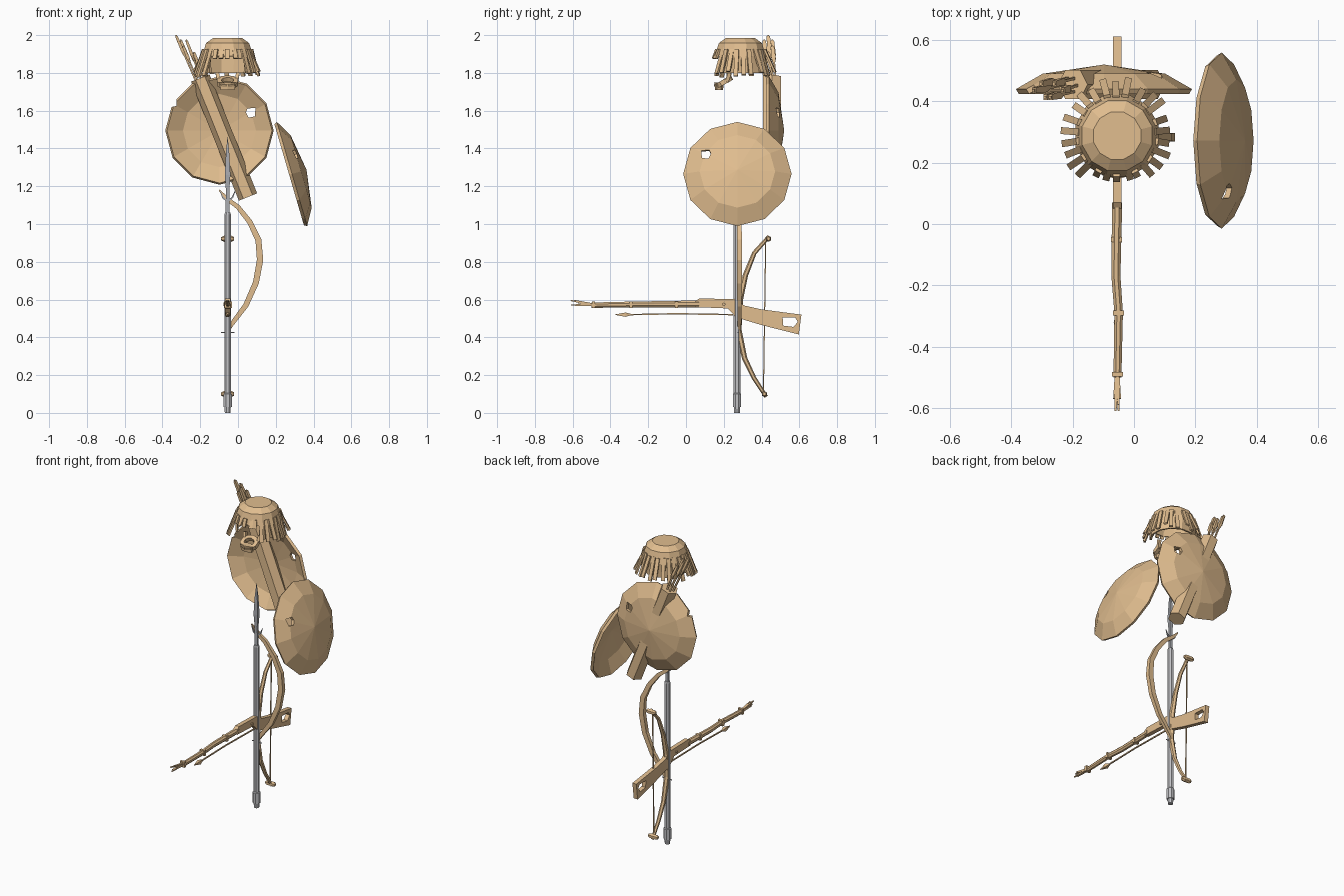
import bpy, bmesh, math, random
from mathutils import Vector, Matrix

random.seed(4)
if "Cube" in bpy.data.objects:
    bpy.data.objects.remove(bpy.data.objects["Cube"])


def material(name, rgb):
    m = bpy.data.materials.new(name)
    m.use_nodes = True
    m.diffuse_color = (*rgb, 1)
    m.node_tree.nodes["Principled BSDF"].inputs["Base Color"].default_value = (*rgb, 1)
    return m


TAN = material("tan_wood", (0.75, 0.51, 0.275))
STEEL = material("pale_steel", (0.54, 0.54, 0.56))
DARK_STEEL = material("dark_steel", (0.40, 0.41, 0.44))
CX, CY = -0.055, 0.275      # axis of the pole, rifle and helmet


def finish(name, bm, mat=TAN, matrix=None):
    bmesh.ops.recalc_face_normals(bm, faces=bm.faces)
    me = bpy.data.meshes.new(name)
    bm.to_mesh(me)
    bm.free()
    me.materials.append(mat)
    ob = bpy.data.objects.new(name, me)
    bpy.context.scene.collection.objects.link(ob)
    if matrix:
        ob.matrix_world = matrix
    return ob


def tube(name, path, radii, sides=6, side=(1, 0, 0), mat=TAN, flat=1.0):
    """Polygonal tube along a path with a radius at each point."""
    pts = [Vector(p) for p in path]
    if not isinstance(radii, (list, tuple)):
        radii = [radii] * len(pts)
    bm = bmesh.new()
    rings = []
    for i, (p, r) in enumerate(zip(pts, radii)):
        t = (pts[min(i + 1, len(pts) - 1)] - pts[max(i - 1, 0)]).normalized()
        b = t.cross(Vector(side)).normalized()
        n = b.cross(t)
        ring = []
        for k in range(sides):
            a = math.tau * (k + 0.5) / sides
            ring.append(bm.verts.new(p + n * r * math.cos(a) + b * r * flat * math.sin(a)))
        rings.append(ring)
    for lo, hi in zip(rings, rings[1:]):
        for k in range(sides):
            j = (k + 1) % sides
            bm.faces.new((lo[k], lo[j], hi[j], hi[k]))
    bm.faces.new(rings[0])
    bm.faces.new(rings[-1])
    return finish(name, bm, mat)


def prism(name, outline, depth, matrix=None):
    """Extrude a flat outline, centred, along local z."""
    bm = bmesh.new()
    f = bm.faces.new([bm.verts.new((u, v, -depth / 2)) for u, v in outline])
    new = bmesh.ops.extrude_face_region(bm, geom=[f])["geom"]
    bmesh.ops.translate(bm, vec=(0, 0, depth),
                        verts=[v for v in new if isinstance(v, bmesh.types.BMVert)])
    return finish(name, bm, TAN, matrix)


def bake(ob, cutters=()):
    """Apply modifiers and cuts, then drop the cutters."""
    for c in cutters:
        c.hide_render = True
        mod = ob.modifiers.new("cut", 'BOOLEAN')
        mod.object, mod.solver = c, 'EXACT'
    bpy.context.view_layer.update()
    ev = ob.evaluated_get(bpy.context.evaluated_depsgraph_get())
    me = bpy.data.meshes.new_from_object(ev)
    ob.modifiers.clear()
    ob.data = me
    for c in cutters:
        bpy.data.objects.remove(c)


def frame(x, y, z, origin):
    m = Matrix((x, y, z)).transposed().to_4x4()
    m.translation = origin
    return m


HOLE = [(-0.022, -0.02), (0.012, -0.027), (0.026, 0.0), (0.018, 0.022), (-0.024, 0.024)]


# Shields: twelve-sided shallow domes with a ragged hole
def shield(name, matrix, notch):
    bm = bmesh.new()
    apex = bm.verts.new((0, 0, 0.08))
    rings = []
    for r, h in ((0.2, 0.05), (0.287, 0.0)):
        rings.append([bm.verts.new((r * math.sin(math.tau * k / 12),
                                    r * math.cos(math.tau * k / 12), h)) for k in range(12)])
    for k in range(12):
        j = (k + 1) % 12
        bm.faces.new((apex, rings[0][j], rings[0][k]))
        bm.faces.new((rings[0][k], rings[0][j], rings[1][j], rings[1][k]))
    ob = finish(name, bm, TAN, matrix)
    sol = ob.modifiers.new("thickness", 'SOLIDIFY')
    sol.thickness, sol.offset = 0.018, -1
    cuts = [prism("hole_cutter", HOLE, 0.4, matrix @ Matrix.Translation((-0.166, 0.095, 0)))]
    if notch:
        cuts.append(prism("notch_cutter", HOLE, 0.4, matrix @ Matrix.Translation((0.25, 0.15, 0))))
    bake(ob, cuts)


shield("back_shield", frame((-1, 0, 0), (0, 0, 1), (0, 1, 0), (-0.098, 0.44, 1.495)), True)
shield("side_shield", frame((0, 1, 0), (-0.28, 0, 0.96), (0.96, 0, 0.28),
                            (0.286, 0.272, 1.265)), False)

# Quiver slung across the back shield, with arrows
q_top, q_low = Vector((-0.2, 0.455, 1.773)), Vector((0.053, 0.455, 1.143))
up = (q_top - q_low).normalized()
tube("quiver", [q_low, q_top], 0.055, 6, (0, 1, 0), flat=0.95)
for i in range(6):
    a = math.tau * i / 6
    base = q_top + Vector((0.022 * math.cos(a), 0.025 * math.sin(a), -0.02))
    tip = base + up * (0.17 + 0.035 * (i % 3)) + Vector((0.008 * math.cos(a), -0.02, 0))
    if i == 3:
        tip += up * (2.0 - tip.z) / up.z
    tip.z = min(tip.z, 2.0)
    tube(f"arrow_{i}", [base, tip], 0.006, 4, (0, 1, 0))
    tube(f"arrow_fletching_{i}", [base.lerp(tip, 0.5), base.lerp(tip, 0.65), base.lerp(tip, 0.97)],
         [0.006, 0.017, 0.013], 4, (0, 1, 0), flat=0.7)

# Helmet shell: faceted dome, open below and at the face
bm = bmesh.new()
rings = []
for r, z in ((0.08, 1.984), (0.118, 1.958), (0.14, 1.89), (0.135, 1.80)):
    rings.append([bm.verts.new((CX + r * math.cos(math.tau * (k + 0.5) / 12),
                                0.288 + r * math.sin(math.tau * (k + 0.5) / 12), z))
                  for k in range(12)])
bm.faces.new(rings[0])
for level, (hi, lo) in enumerate(zip(rings, rings[1:])):
    for k in range(12):
        if level < 2 or k not in (7, 8, 9):
            j = (k + 1) % 12
            bm.faces.new((hi[k], hi[j], lo[j], lo[k]))
shell = finish("helmet_shell", bm)
shell.modifiers.new("thickness", 'SOLIDIFY').thickness = 0.012
bake(shell)

# Hanging strips around the helmet, shorter over the face
COUNT = 26
for i in range(COUNT):
    a = math.tau * (i + 0.5) / COUNT + random.uniform(-0.05, 0.05)
    out = Vector((math.cos(a), math.sin(a), 0))
    face = out.y < -0.86
    centre = Vector((CX, 0.29, 0))
    top = centre + out * (0.13 if i % 2 else 0.122) + Vector((0, 0, 1.925))
    low = centre + out * (0.148 if face else random.uniform(0.165, 0.19))
    low.z = 1.875 if face else random.uniform(1.775, 1.81)
    tube(f"helmet_strip_{i}", [top, low], 0.016, 4, (-out.y, out.x, 0), flat=0.5)

# Jaw loop hanging in front of the helmet
loop = [(CX + 0.046 * math.sin(t), 0.198 - 0.034 * math.cos(t), 1.75 - 0.02 * math.cos(t))
        for t in (math.tau * k / 10 for k in range(11))]
tube("jaw_loop", loop, 0.018, 4, (0, -0.43, 0.9))
tube("jaw_cup", [(CX, 0.175, 1.71), (CX, 0.175, 1.75)], [0.042, 0.052], 6, flat=0.5)
for s in (-1, 1):
    tube("jaw_side", [(CX + s * 0.045, 0.215, 1.75), (CX + s * 0.055, 0.232, 1.8)], 0.013, 4)

# Spear: ferrule, shaft, socket, blade and barbs
tube("spear_shaft", [(CX, CY - 0.005, z) for z in (0, 0.03, 0.032, 0.1, 0.105, 1.05, 1.06)],
     [0.016, 0.018, 0.024, 0.024, 0.019, 0.019, 0.015], 8, mat=STEEL)
tube("spear_blade", [(CX, CY - 0.005, z) for z in (1.055, 1.18, 1.26, 1.38, 1.46)],
     [0.015, 0.013, 0.021, 0.012, 0.001], 4, mat=DARK_STEEL, flat=0.7)
for s in (-1, 1):
    tube("spear_barb", [(CX, CY, 1.12), (CX + s * 0.025, CY, 1.14), (CX + s * 0.04, CY, 1.175)],
         [0.007, 0.006, 0.002], 4, (0, 1, 0), DARK_STEEL)
tube("spear_pin", [(CX - 0.036, CY, 0.425), (CX + 0.036, CY, 0.425)], 0.003, 4, (0, 1, 0), STEEL)

# Curved stave bowing out to the left
stave = [(-0.1, 1.18), (-0.06, 1.135), (0.0, 1.09), (0.063, 1.01), (0.108, 0.915), (0.117, 0.81),
         (0.095, 0.69), (0.042, 0.57), (-0.037, 0.465), (-0.055, 0.43)]
tube("curved_stave", [(x, CY + 0.008, z) for x, z in stave],
     [0.004, 0.012, 0.014, 0.016, 0.018, 0.019, 0.018, 0.016, 0.013, 0.008], 4, (0, 1, 0), flat=1.25)

# Strung bow opening to the back
bow = [(0.44, 0.935), (0.362, 0.847), (0.315, 0.73), (0.285, 0.6), (0.277, 0.44),
       (0.31, 0.29), (0.36, 0.185), (0.425, 0.085)]
tube("bow", [(CX, y, z) for y, z in bow],
     [0.010, 0.012, 0.014, 0.017, 0.017, 0.014, 0.012, 0.010], 6)
tube("bow_string", [(CX, 0.422, 0.915), (CX, 0.41, 0.11)], 0.004, 4)
for y, z in ((0.437, 0.922), (0.415, 0.1)):
    tube("bow_knob", [(CX + dx, y, z) for dx in (-0.034, -0.02, 0.02, 0.034)],
         [0.009, 0.016, 0.016, 0.009], 6, (0, 1, 0))

# Rifle stock with a broken hole through the butt
outline = [(0.05, 0.592), (0.07, 0.606), (0.255, 0.602), (0.31, 0.568), (0.4, 0.548),
           (0.611, 0.52), (0.597, 0.415), (0.4, 0.465), (0.267, 0.505), (0.22, 0.553), (0.05, 0.56)]
side_plane = frame((0, 1, 0), (0, 0, 1), (1, 0, 0), (CX, 0, 0))
stock = prism("rifle_stock", outline, 0.028, side_plane)
butt_hole = prism("butt_cutter", [(u * 1.6, v) for u, v in HOLE], 0.2,
                  side_plane @ Matrix.Translation((0.55, 0.482, 0)))
bake(stock, [butt_hole])

# Slightly bent barrel with bands, bolt and a splintered muzzle
tube("rifle_barrel", [(CX, 0.07, 0.577), (CX - 0.004, -0.17, 0.575), (CX + 0.005, -0.29, 0.574),
                      (CX + 0.001, -0.5, 0.57)], [0.018, 0.016, 0.015, 0.014], 8, flat=1.1)
for y, dx in ((-0.49, 0.001), (-0.29, 0.005), (-0.05, -0.002)):
    tube("rifle_band", [(CX + dx, y - 0.008, 0.573), (CX + dx, y + 0.008, 0.573)], 0.025, 4)
tube("rifle_bolt", [(CX - 0.022, 0.2, 0.575), (CX + 0.022, 0.2, 0.575)], 0.009, 6, (0, 1, 0))
for i in range(6):
    a = math.tau * i / 6
    end = Vector((CX + 0.01 * math.cos(a), -0.57 - 0.02 * (i % 3), 0.583 + 0.014 * math.sin(a)))
    tube("muzzle_splinter", [(CX, -0.49, 0.572), end], [0.011, 0.004], 4)

# Ramrod with a pointed head under the barrel
tube("ramrod", [(CX, y, z) for y, z in ((0.25, 0.52), (-0.05, 0.525), (-0.3, 0.52))], 0.005, 4)
tube("ramrod_head", [(CX, y, 0.52) for y in (-0.29, -0.32, -0.375)], [0.005, 0.016, 0.002], 4)
